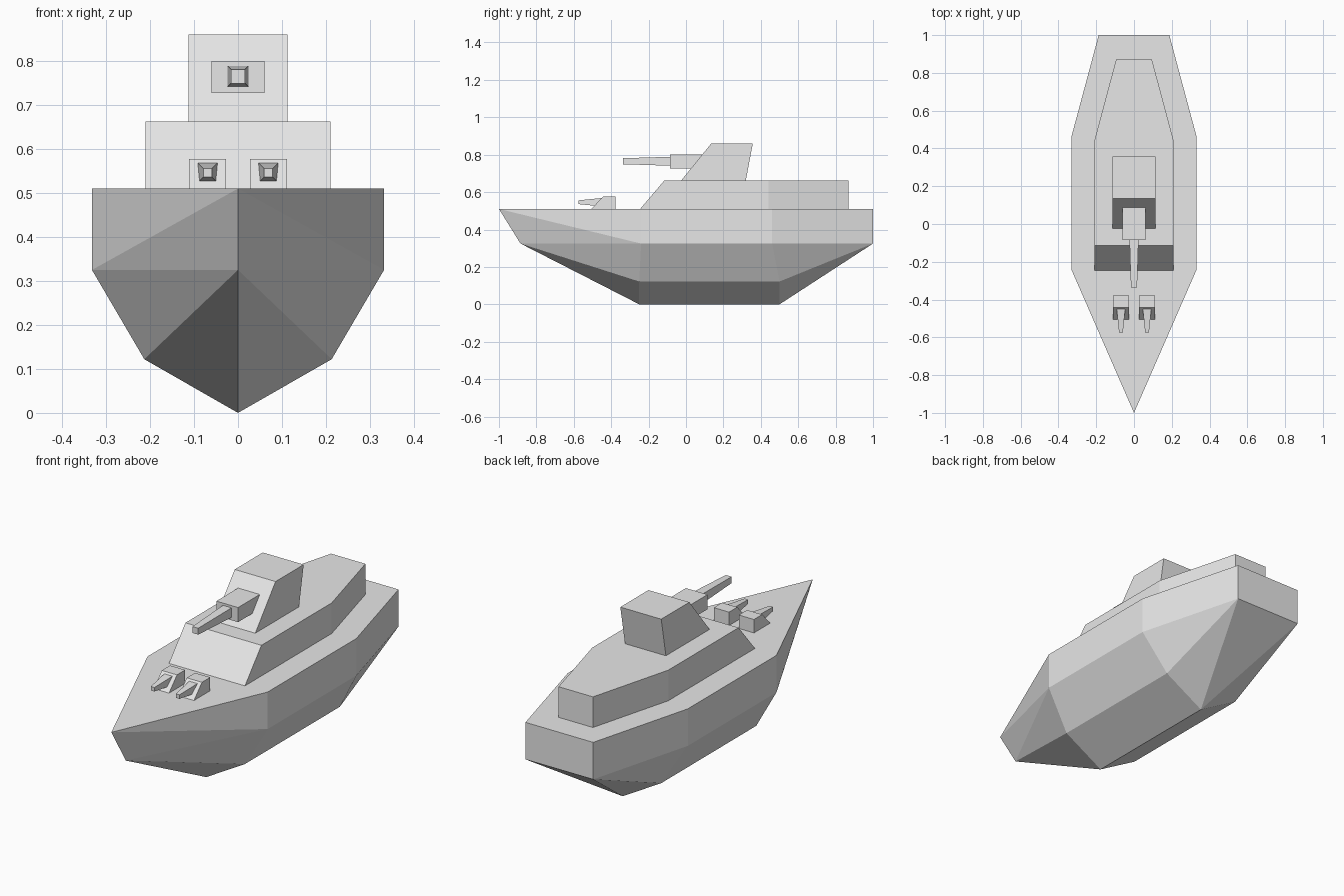
import bpy
import bmesh

if "Cube" in bpy.data.objects:
    bpy.data.objects.remove(bpy.data.objects["Cube"])

grey = bpy.data.materials.new("naval_grey")
grey.diffuse_color = (0.8, 0.8, 0.8, 1)
grey.use_nodes = True
grey.node_tree.nodes["Principled BSDF"].inputs["Base Color"].default_value = grey.diffuse_color


def finish(name, bm):
    bmesh.ops.recalc_face_normals(bm, faces=bm.faces)
    mesh = bpy.data.meshes.new(name)
    bm.to_mesh(mesh)
    bm.free()
    mesh.materials.append(grey)
    obj = bpy.data.objects.new(name, mesh)
    bpy.context.collection.objects.link(obj)
    return obj


def convex(name, points):
    """Convex solid from corner points."""
    bm = bmesh.new()
    for p in points:
        bm.verts.new(p)
    bmesh.ops.convex_hull(bm, input=bm.verts)
    bmesh.ops.dissolve_limit(bm, angle_limit=0.005, verts=bm.verts, edges=bm.edges)
    return finish(name, bm)


def mirrored(points):
    return [(s * x, y, z) for x, y, z in points for s in ((1, -1) if x else (1,))]


def wedge(name, cx, half, profile):
    """Side profile (y, z) extruded across x."""
    return convex(name, [(cx + s * half, y, z) for s in (-1, 1) for y, z in profile])


def barrel(name, cx, cz, y_base, r_base, y_tip, r_tip):
    """Square tapered gun barrel pointing at the bow."""
    return convex(name, [(cx + sx * r, y, cz + sz * r)
                         for y, r in ((y_base, r_base), (y_tip, r_tip))
                         for sx in (-1, 1) for sz in (-1, 1)])


# Hull: deck edge, upper chine, lower chine, keel
sides = [(0.332, -0.24), (0.332, 0.46), (0.187, 1.0)]
hull_points = [(0, -1.0, 0.51), (0, -0.885, 0.325)]
hull_points += [(x, y, z) for x, y in sides for z in (0.51, 0.325)]
hull_points += [(0.213, -0.25, 0.122), (0.213, 0.5, 0.122), (0, -0.25, 0), (0, 0.5, 0)]
convex("hull", mirrored(hull_points))

# Deckhouse with sloped front and tapered stern
house = [(0.21, -0.245, 0.51), (0.21, -0.115, 0.663)]
house += [(x, y, z) for x, y in ((0.21, 0.44), (0.095, 0.87)) for z in (0.51, 0.663)]
convex("deckhouse", mirrored(house))

# Bridge
wedge("bridge", 0, 0.113, [(-0.025, 0.663), (0.32, 0.663), (0.357, 0.86), (0.135, 0.86)])

# Main gun on the bridge front
wedge("main_gun_mount", 0, 0.06, [(-0.085, 0.727), (0.12, 0.727), (0.12, 0.8), (-0.085, 0.8)])
barrel("main_gun_barrel", 0, 0.765, -0.08, 0.024, -0.337, 0.016)

# Pair of small deck guns
for side, sx in (("left", -1), ("right", 1)):
    x = sx * 0.069
    wedge(side + "_deck_turret", x, 0.042,
          [(-0.378, 0.508), (-0.378, 0.577), (-0.443, 0.577), (-0.508, 0.508)])
    barrel(side + "_deck_gun_barrel", x, 0.546, -0.445, 0.023, -0.575, 0.01)
